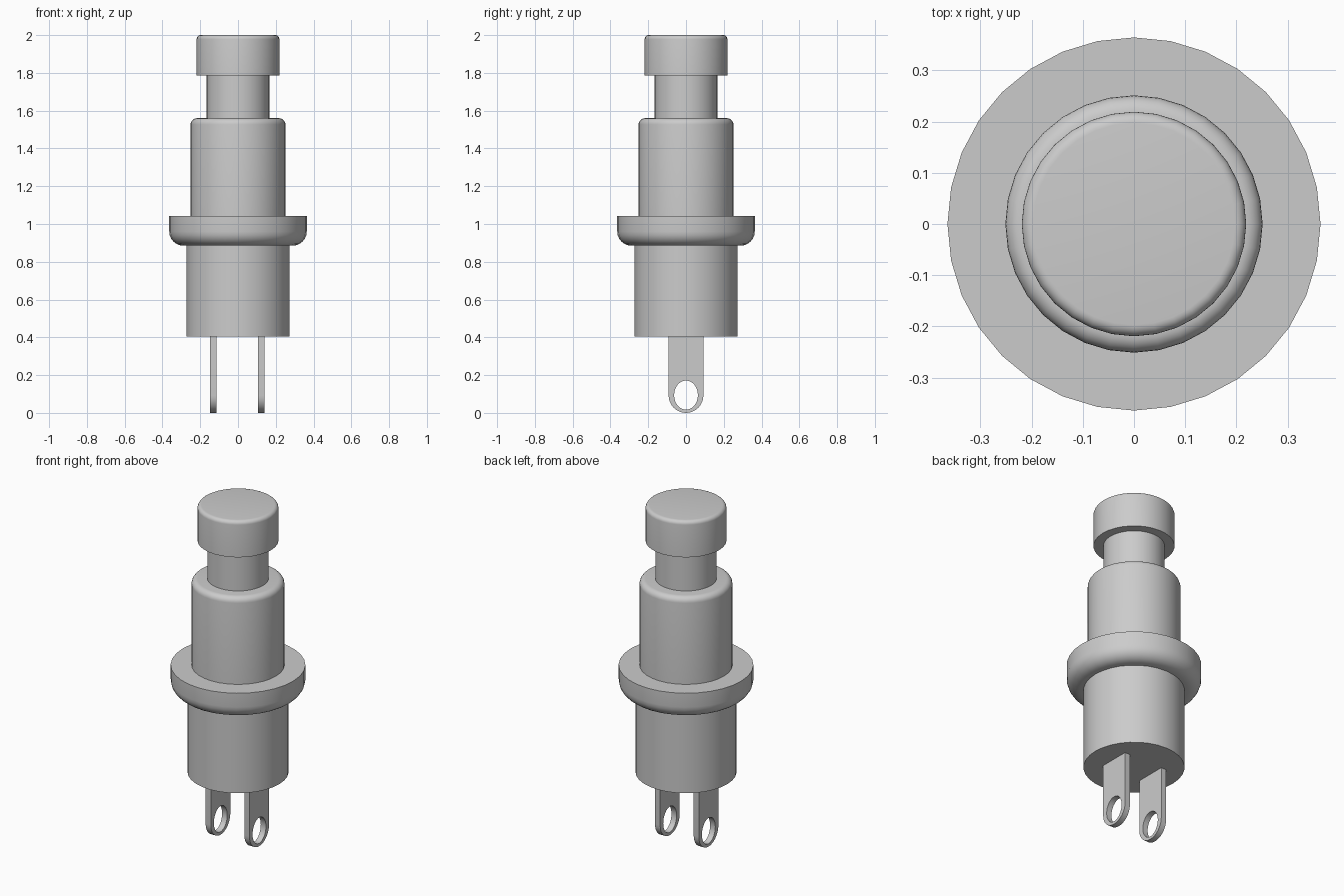
import bpy, bmesh
from math import sin, cos, pi, radians
from mathutils import Matrix

cube = bpy.data.objects.get("Cube")
if cube:
    bpy.data.objects.remove(cube, do_unlink=True)

grey = bpy.data.materials.new("plain_grey")
grey.use_nodes = True
GREY = (0.6, 0.6, 0.6, 1)
grey.diffuse_color = GREY
grey.node_tree.nodes["Principled BSDF"].inputs["Base Color"].default_value = GREY
SIDES = 32


def add_object(name, mesh):
    """Link a mesh as a smooth-shaded object with sharp edges kept."""
    mesh.materials.clear()
    mesh.materials.append(grey)
    obj = bpy.data.objects.new(name, mesh)
    bpy.context.collection.objects.link(obj)
    bpy.ops.object.select_all(action="DESELECT")
    obj.select_set(True)
    bpy.context.view_layer.objects.active = obj
    bpy.ops.object.shade_smooth_by_angle(angle=radians(35))
    return obj


def turned_part(name, radius, bottom, top, round_top=0, round_bottom=0):
    """Solid cylinder with optional rounded rims."""
    bm = bmesh.new()
    bmesh.ops.create_cone(
        bm, cap_ends=True, segments=SIDES, radius1=radius, radius2=radius,
        depth=top - bottom, matrix=Matrix.Translation((0, 0, (top + bottom) / 2)))
    for height, size in ((top, round_top), (bottom, round_bottom)):
        if size:
            rim = [e for e in bm.edges
                   if all(abs(v.co.z - height) < 1e-4 for v in e.verts)]
            bmesh.ops.bevel(bm, geom=rim, offset=size, segments=6,
                            profile=0.5, affect="EDGES")
    bmesh.ops.recalc_face_normals(bm, faces=bm.faces)
    mesh = bpy.data.meshes.new(name)
    bm.to_mesh(mesh)
    bm.free()
    return add_object(name, mesh)


def terminal(name, x, top=0.42, half_width=0.092, thickness=0.034):
    """Flat solder lug with a round lower end and an oval eye."""
    curve = bpy.data.curves.new(name + "_outline", "CURVE")
    curve.dimensions = "2D"
    curve.fill_mode = "BOTH"
    curve.extrude = thickness / 2
    r = half_width
    outline = [(-r, top)]
    outline += [(-r * cos(pi * i / 16), r - r * sin(pi * i / 16)) for i in range(17)]
    outline += [(r, top)]
    eye = [(0.063 * cos(2 * pi * i / 32), 0.094 + 0.077 * sin(2 * pi * i / 32))
           for i in range(32)]
    for points in (outline, eye):
        spline = curve.splines.new("POLY")
        spline.points.add(len(points) - 1)
        for p, (u, v) in zip(spline.points, points):
            p.co = (u, v, 0, 1)
        spline.use_cyclic_u = True
    helper = bpy.data.objects.new(name + "_outline", curve)
    bpy.context.collection.objects.link(helper)
    bpy.context.view_layer.update()
    deps = bpy.context.evaluated_depsgraph_get()
    mesh = bpy.data.meshes.new_from_object(helper.evaluated_get(deps))
    bpy.data.objects.remove(helper, do_unlink=True)
    # Weld the caps to the walls and stand the lug upright
    bm = bmesh.new()
    bm.from_mesh(mesh)
    bmesh.ops.remove_doubles(bm, verts=bm.verts, dist=1e-5)
    bmesh.ops.recalc_face_normals(bm, faces=bm.faces)
    bm.transform(Matrix.Translation((x, 0, 0))
                 @ Matrix.Rotation(pi / 2, 4, "Z") @ Matrix.Rotation(pi / 2, 4, "X"))
    bm.to_mesh(mesh)
    bm.free()
    mesh.name = name
    return add_object(name, mesh)


# Button and its shaft
turned_part("button_cap", 0.219, 1.785, 2.0, round_top=0.022)
turned_part("button_shaft", 0.166, 1.54, 1.80)

# Housing
turned_part("upper_barrel", 0.251, 1.03, 1.56, round_top=0.033)
turned_part("flange", 0.364, 0.885, 1.043, round_bottom=0.075)
turned_part("lower_barrel", 0.273, 0.405, 0.90)

# Solder lugs
terminal("right_terminal", -0.132)
terminal("left_terminal", 0.123)
